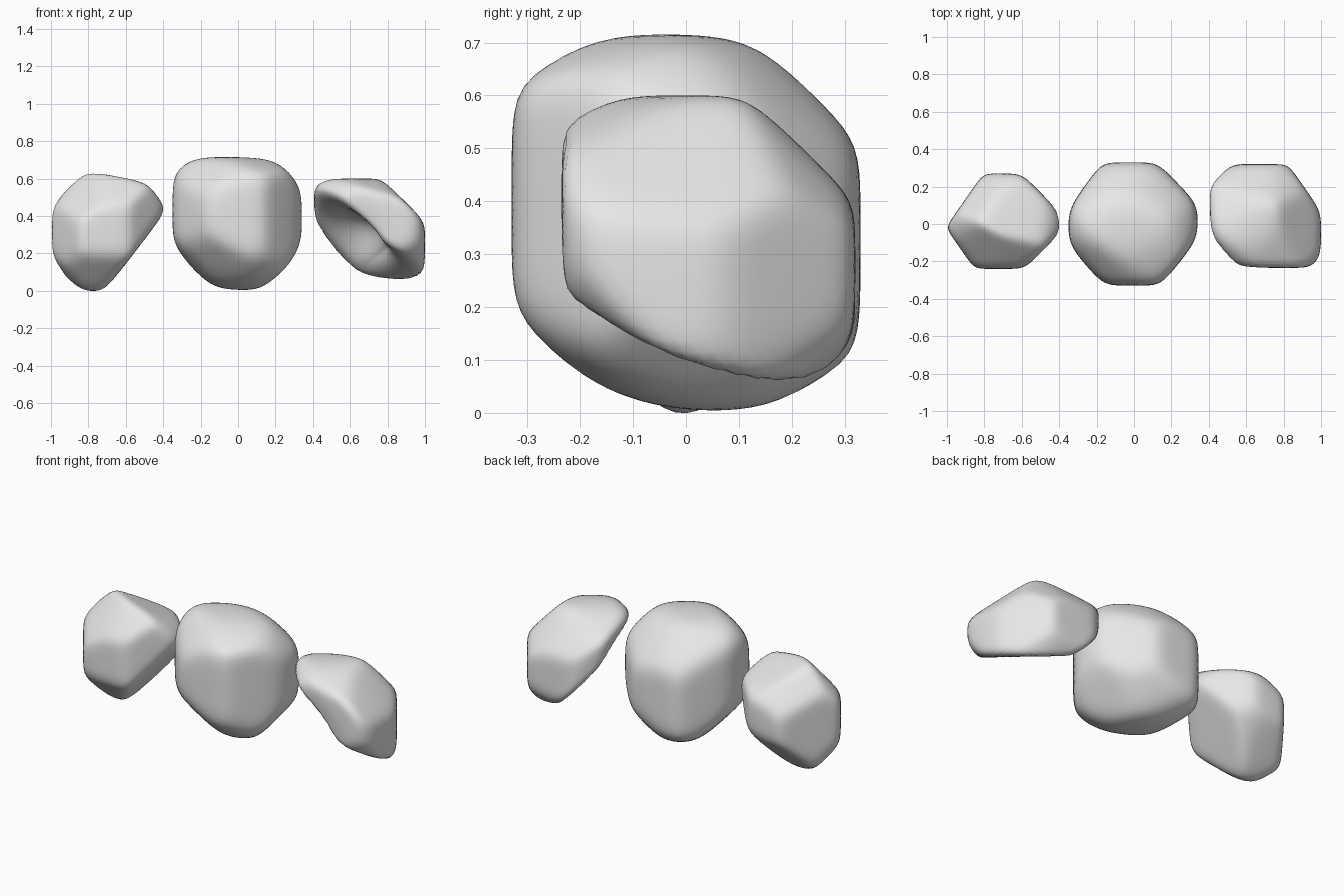
import bpy, bmesh, math
from mathutils import Vector

cube = bpy.data.objects.get("Cube")
if cube:
    bpy.data.objects.remove(cube, do_unlink=True)

stone = bpy.data.materials.new("stone grey")
stone.use_nodes = True
stone.diffuse_color = (0.8, 0.8, 0.8, 1)
stone.node_tree.nodes["Principled BSDF"].inputs["Base Color"].default_value = (0.8, 0.8, 0.8, 1)

# Each ring of chisel cuts lies in a plane spanned by two axes
RINGS = {
    "upright": ((1, 0, 0), (0, 0, 1)),
    "sideways": ((0, 1, 0), (0, 0, 1)),
    "level": ((1, 0, 0), (0, 1, 0)),
    "tilted_back": ((0.82, 0.57, 0), (-0.24, 0.345, 0.906)),
    "tilted_forward": ((-0.82, -0.57, 0), (0.24, -0.345, 0.906)),
    "tilted_across": ((-0.82, 0.57, 0), (0.24, 0.345, 0.906)),
}


def ball(detail):
    bm = bmesh.new()
    bmesh.ops.create_icosphere(bm, subdivisions=detail, radius=1)
    return bm


def chisel(d, walls, sharpness):
    """Point in direction d on the softly rounded solid bounded by the walls."""
    total = sum(max(0, n.dot(d) / h) ** sharpness for n, h in walls)
    return d * total ** (-1 / sharpness)


def rock(name, centre, sharpness, cuts=(), dent=None, **rings):
    """Chisel a ball by rings of eight planes, 45 degrees apart, and extra cuts."""
    walls = [(Vector(n).normalized(), h) for n, h in cuts]
    for ring, reaches in rings.items():
        u, v = (Vector(axis) for axis in RINGS[ring])
        for i, h in enumerate(reaches):
            a = math.radians(45 * i)
            walls.append(((u * math.cos(a) + v * math.sin(a)).normalized(), h))

    # Move the planes until the rounded solid reaches each given distance
    rough = ball(4)
    dirs = [v.co.normalized() for v in rough.verts]
    rough.free()
    targets = [h for n, h in walls]
    for step in range(7):
        points = [chisel(d, walls, sharpness) for d in dirs]
        walls = [(n, h * min(1.1, max(0.9, t / max(n.dot(p) for p in points))))
                 for (n, h), t in zip(walls, targets)]

    bm = ball(5)
    for v in bm.verts:
        v.co = chisel(v.co.normalized(), walls, sharpness)
    if dent:
        n, depth, width = Vector(dent[0]).normalized(), dent[1], dent[2]
        for v in bm.verts:
            along = v.co.dot(n)
            across = (v.co - n * along).length
            facing = min(1, max(0, along / 0.1))
            v.co -= n * depth * facing * math.exp(-(across / width) ** 2)
    for f in bm.faces:
        f.smooth = True
    mesh = bpy.data.meshes.new(name)
    bm.to_mesh(mesh)
    bm.free()
    mesh.materials.append(stone)
    obj = bpy.data.objects.new(name, mesh)
    obj.location = centre
    bpy.context.collection.objects.link(obj)


# Large blocky boulder in the middle
rock("middle_boulder", (0, 0, 0.36), 16,
     upright=(0.34, 0.385, 0.355, 0.425, 0.35, 0.34, 0.355, 0.355),
     sideways=(0.33, 0.34, 0.355, 0.4, 0.33, 0.35, 0.355, 0.395),
     level=(0.34, 0.32, 0.33, 0.345, 0.35, 0.34, 0.33, 0.325),
     tilted_back=(0.33, 0.336, 0.37, 0.42, 0.342, 0.315, 0.358, 0.33),
     tilted_forward=(0.342, 0.378, 0.38, 0.374, 0.33, 0.355, 0.38, 0.33),
     tilted_across=(0.333, 0.367, 0.353, 0.39, 0.32, 0.37, 0.337, 0.374))

# Boulder tapering to a foot, leaning towards the middle
rock("tapered_boulder", (-0.72, 0, 0.36), 16, cuts=[((0.8, 0, -0.6), 0.228)],
     upright=(0.32, 0.347, 0.285, 0.285, 0.28, 0.35, 0.36, 0.25),
     sideways=(0.27, 0.25, 0.285, 0.24, 0.24, 0.29, 0.36, 0.28),
     level=(0.32, 0.275, 0.27, 0.255, 0.28, 0.27, 0.24, 0.265),
     tilted_back=(0.294, 0.29, 0.273, 0.261, 0.246, 0.306, 0.33, 0.275),
     tilted_forward=(0.25, 0.22, 0.278, 0.306, 0.294, 0.28, 0.364, 0.325),
     tilted_across=(0.225, 0.23, 0.23, 0.325, 0.31, 0.336, 0.42, 0.367))

# Shell-like boulder, hollowed on its lower front corner
hollow = (-0.68, -0.42, -0.6)
rock("hollow_boulder", (0.7, 0.04, 0.32), 18, cuts=[(hollow, 0.12)], dent=(hollow, 0.16, 0.2),
     upright=(0.3, 0.248, 0.28, 0.382, 0.3, 0.21, 0.28, 0.36),
     sideways=(0.28, 0.255, 0.28, 0.347, 0.275, 0.276, 0.28, 0.325),
     level=(0.3, 0.28, 0.28, 0.325, 0.3, 0.3, 0.275, 0.36),
     tilted_back=(0.262, 0.25, 0.29, 0.37, 0.294, 0.19, 0.334, 0.352),
     tilted_forward=(0.3, 0.355, 0.294, 0.246, 0.262, 0.33, 0.3, 0.197),
     tilted_across=(0.353, 0.33, 0.32, 0.305, 0.358, 0.314, 0.155, 0.268))
